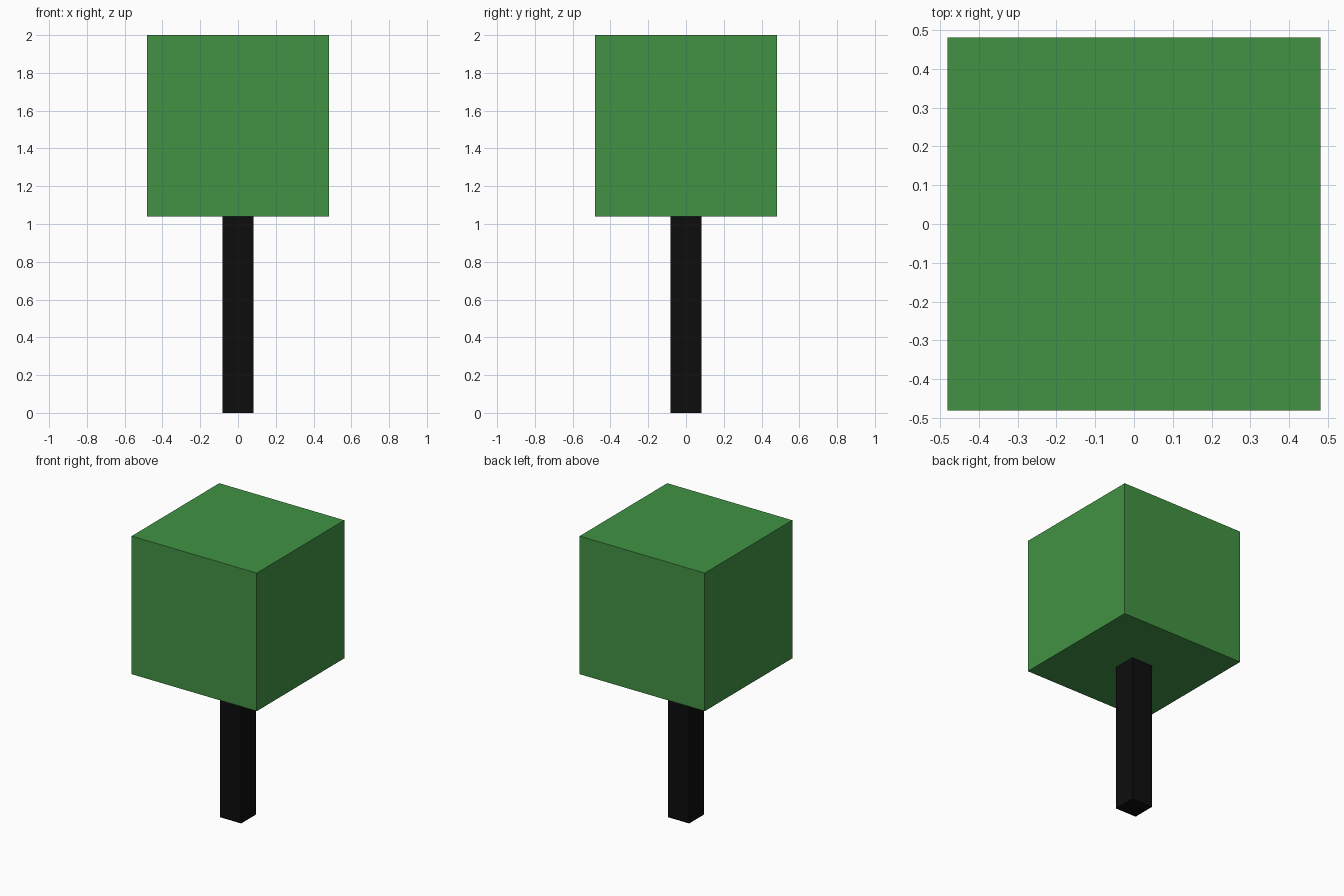
import bpy

if "Cube" in bpy.data.objects:
    bpy.data.objects.remove(bpy.data.objects["Cube"])


def block(name, width, z0, z1, color):
    """Square upright block centred on the origin axis."""
    bpy.ops.mesh.primitive_cube_add(size=1, location=(0, 0, (z0 + z1) / 2))
    ob = bpy.context.object
    ob.name = name
    ob.scale = (width, width, z1 - z0)
    bpy.ops.object.transform_apply(location=False, rotation=False, scale=True)
    mat = bpy.data.materials.new(name + "_color")
    mat.diffuse_color = color
    mat.use_nodes = True
    mat.node_tree.nodes["Principled BSDF"].inputs["Base Color"].default_value = mat.diffuse_color
    ob.data.materials.append(mat)
    return ob


# Slim black trunk
block("trunk", 0.163, 0.0, 1.04, (0.004, 0.004, 0.004, 1))

# Cubic green foliage
block("foliage", 0.962, 1.04, 2.0, (0.054, 0.29, 0.058, 1))
